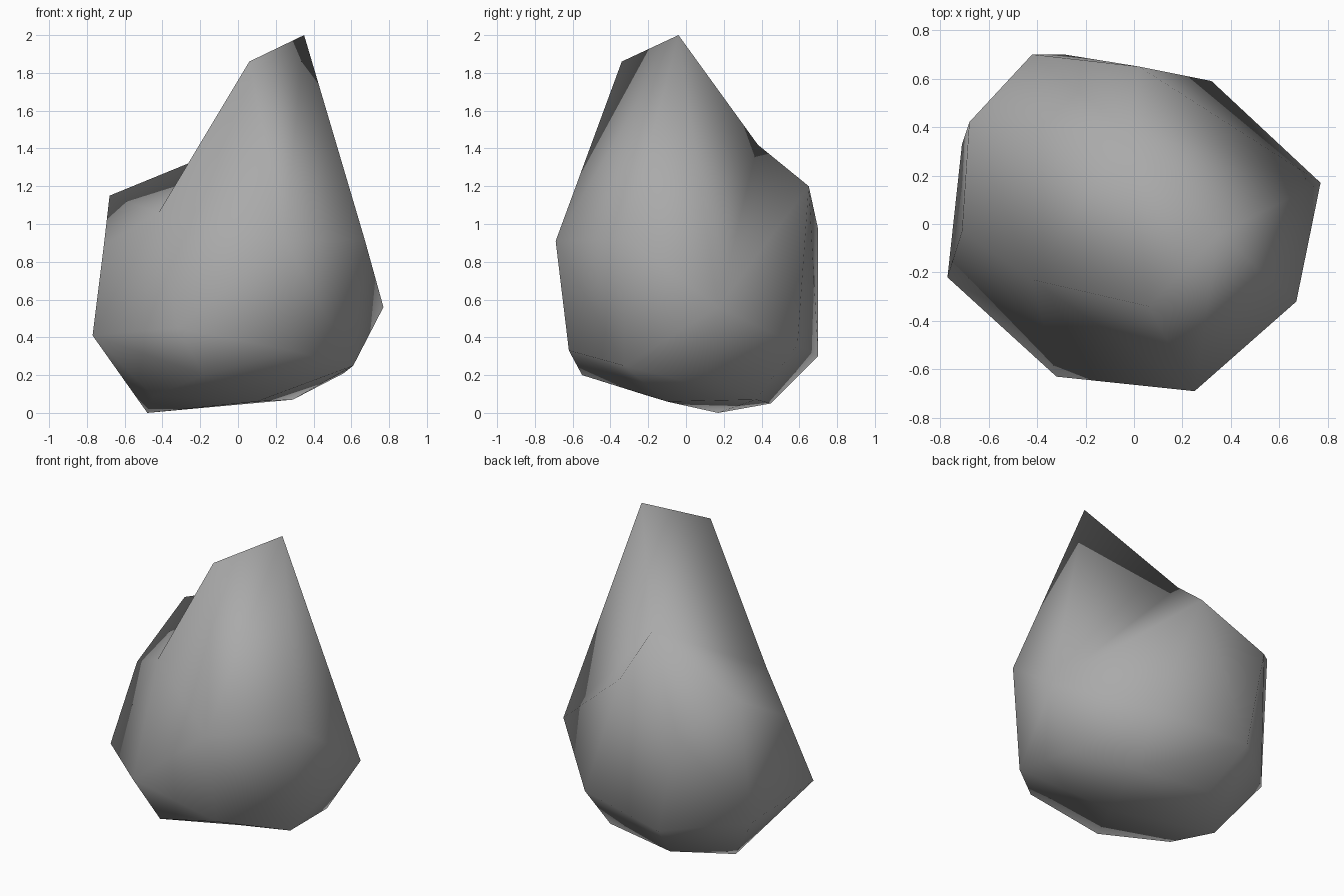
import bpy
import bmesh
from mathutils import Vector

# Remove the default cube only
default_cube = bpy.data.objects.get("Cube")
if default_cube:
    bpy.data.objects.remove(default_cube, do_unlink=True)


def flat_material(name, colour):
    material = bpy.data.materials.new(name)
    material.use_nodes = True
    material.diffuse_color = colour
    shader = material.node_tree.nodes["Principled BSDF"]
    shader.inputs["Base Color"].default_value = colour
    shader.inputs["Roughness"].default_value = 0.9
    return material


# Corners of the boulder, grouped from the ground up
underside = [(-.48, .17, 0), (-.45, -.2, .09), (.1, -.1, .06),
             (.29, .37, .07), (-.2, .45, .05), (.56, .12, .21)]
lower_rim = [(-.18, -.55, .2), (.28, -.62, .33), (.61, -.33, .25),
             (.32, .59, .36), (-.29, .7, .3), (-.71, .33, .33)]
waist = [(-.77, -.22, .41), (-.32, -.63, .45), (.25, -.69, .91),
         (.67, -.32, .92), (.77, .17, .56), (-.42, .7, .97)]
shoulder = [(.02, .65, 1.2), (-.68, .42, 1.15)]
peak = [(.35, -.04, 2), (.06, -.34, 1.86)]
notch_side = [(-.71, -.03, .89)]
notch_floor = [(-.42, -.23, 1.06), (-.02, .38, 1.42)]

CENTRE = Vector((0, 0, .8))


def build_boulder(name, groups, material):
    """Skin inflated corners with a hull, then settle them so notches sink in."""
    bm = bmesh.new()
    settled = []
    for corners, lift in groups:
        for corner in corners:
            place = Vector(corner)
            outward = (place - CENTRE).normalized()
            settled.append((bm.verts.new(place + outward * lift), place))
    hull = bmesh.ops.convex_hull(bm, input=list(bm.verts))
    for vert, place in settled:
        vert.co = place
    loose = [v for v in hull["geom_interior"] if isinstance(v, bmesh.types.BMVert)]
    bmesh.ops.delete(bm, geom=loose, context="VERTS")
    bmesh.ops.recalc_face_normals(bm, faces=list(bm.faces))
    for face in bm.faces:
        face.smooth = True
    mesh = bpy.data.meshes.new(name)
    bm.to_mesh(mesh)
    bm.free()
    mesh.materials.append(material)
    boulder = bpy.data.objects.new(name, mesh)
    bpy.context.collection.objects.link(boulder)
    return boulder


# One smooth-shaded stone with a pointed peak and a sunken notch
stone_grey = flat_material("stone_grey", (.4, .4, .4, 1))
body = underside + lower_rim + waist + shoulder + peak
build_boulder("boulder", [(body, .2), (notch_side, .3), (notch_floor, .62)],
              stone_grey)
